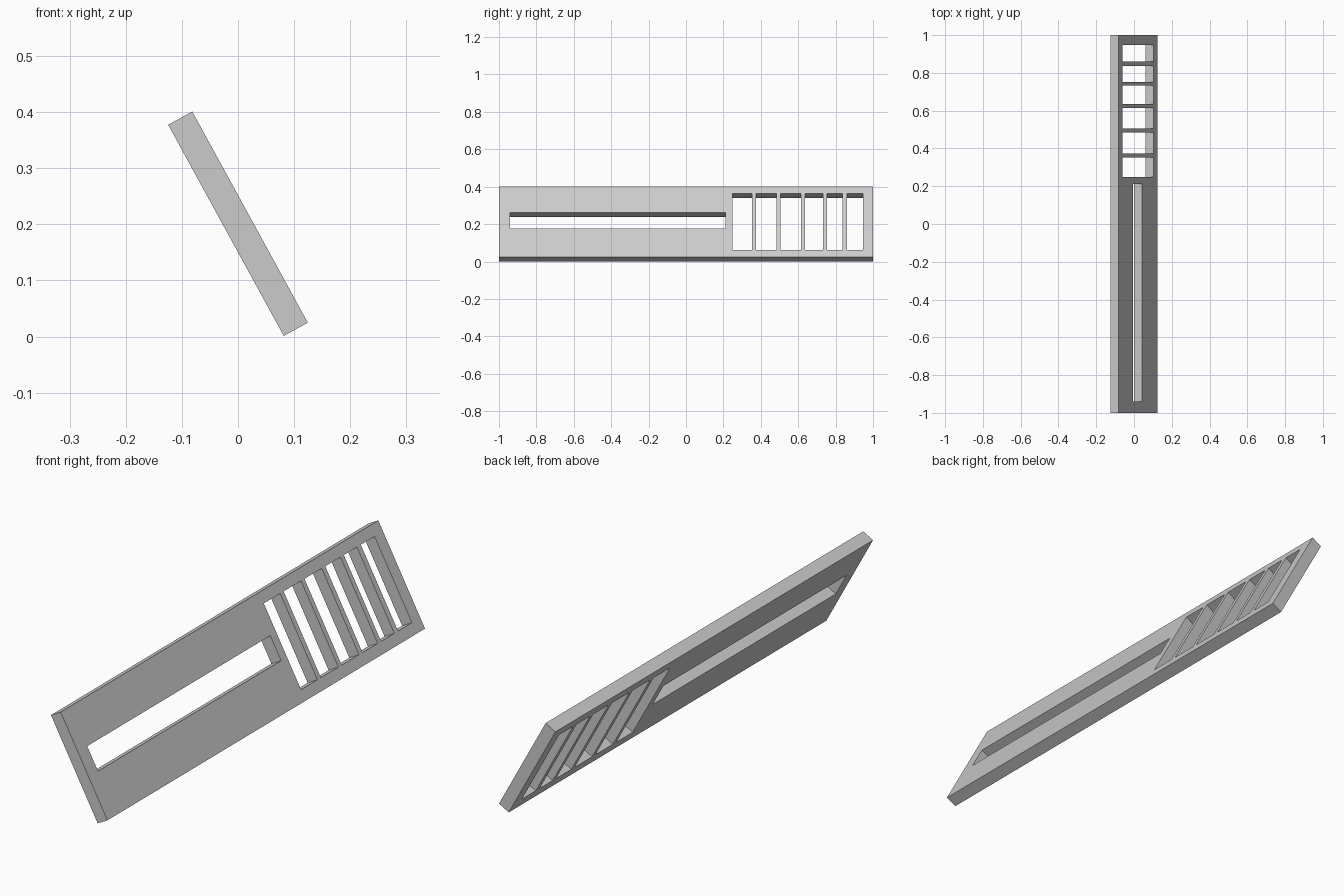
import bpy, bmesh, math
from mathutils import Matrix, Vector

if "Cube" in bpy.data.objects:
    bpy.data.objects.remove(bpy.data.objects["Cube"])

THICK, LENGTH = 0.049, 0.429      # plate cross-section
TILT = math.radians(-28.7)        # lean about the y axis


def add_box(bm, x, y, z):
    """Add a box spanning the given (min, max) ranges."""
    size = [b - a for a, b in (x, y, z)]
    mid = Vector([(a + b) / 2 for a, b in (x, y, z)])
    bmesh.ops.create_cube(bm, size=1, matrix=Matrix.Translation(mid) @ Matrix.Diagonal((*size, 1)))


def make_object(name, boxes):
    bm = bmesh.new()
    for box in boxes:
        add_box(bm, *box)
    mesh = bpy.data.meshes.new(name)
    bm.to_mesh(mesh)
    bm.free()
    obj = bpy.data.objects.new(name, mesh)
    bpy.context.collection.objects.link(obj)
    obj.location = (0, 0, 0.201)
    obj.rotation_euler = (0, TILT, 0)
    return obj


# Leaning rectangular plate
plate = make_object("slotted_plate", [
    ((-THICK / 2, THICK / 2), (-1, 1), (-LENGTH / 2, LENGTH / 2))])

# Openings: one long slot and six upright slots of varying width
through = (-0.1, 0.1)
openings = [(through, (-0.941, 0.212), (-0.042, 0.057))]
for span in [(0.249, 0.352), (0.374, 0.484), (0.505, 0.614),
             (0.636, 0.732), (0.753, 0.836), (0.860, 0.947)]:
    openings.append((through, span, (-0.171, 0.171)))
cutter = make_object("slot_cutter", openings)
cutter.hide_render = True

# Cut the openings, then discard the cutter
cut = plate.modifiers.new("slots", 'BOOLEAN')
cut.operation = 'DIFFERENCE'
cut.solver = 'EXACT'
cut.object = cutter
bpy.context.view_layer.objects.active = plate
bpy.ops.object.modifier_apply(modifier=cut.name)
bpy.data.objects.remove(cutter)
